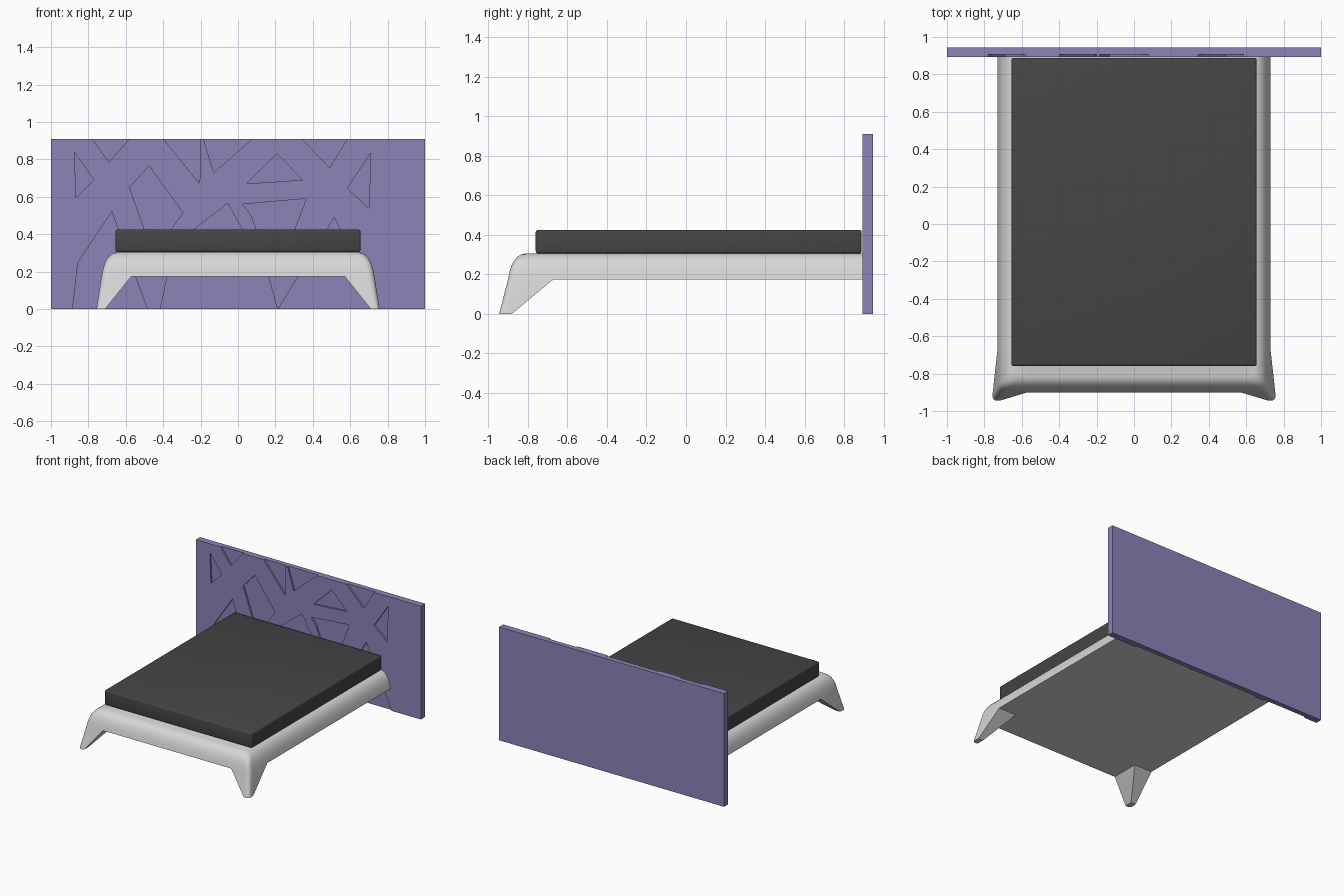
import bpy, bmesh, math
from mathutils import Vector

cube = bpy.data.objects.get("Cube")
if cube:
    bpy.data.objects.remove(cube, do_unlink=True)


def material(name, rgb):
    m = bpy.data.materials.new(name)
    m.use_nodes = True
    m.diffuse_color = (*rgb, 1)
    m.node_tree.nodes["Principled BSDF"].inputs["Base Color"].default_value = (*rgb, 1)
    return m


purple = material("muted purple", (0.26, 0.23, 0.48))
white = material("soft white", (0.68, 0.68, 0.68))
charcoal = material("charcoal", (0.06, 0.06, 0.06))


def make_object(name, bm, mat):
    bmesh.ops.recalc_face_normals(bm, faces=bm.faces)
    mesh = bpy.data.meshes.new(name)
    bm.to_mesh(mesh)
    bm.free()
    mesh.materials.append(mat)
    obj = bpy.data.objects.new(name, mesh)
    bpy.context.collection.objects.link(obj)
    return obj


def box(name, low, high, mat):
    bm = bmesh.new()
    bmesh.ops.create_cube(bm, size=1)
    low, high = Vector(low), Vector(high)
    for v in bm.verts:
        v.co = (low + high) / 2 + v.co * (high - low)
    return make_object(name, bm, mat)


def activate(obj):
    bpy.ops.object.select_all(action="DESELECT")
    obj.select_set(True)
    bpy.context.view_layer.objects.active = obj


# Headboard panel with shallow angular recesses in its front
FRONT, TOP = 0.892, 0.91
headboard = box("headboard", (-1, FRONT, 0), (1, 0.945, TOP), purple)
OVER, UNDER = TOP + 0.001, -0.001
recesses = [
    [(-.875, .84), (-.77, .69), (-.865, .595)],
    [(-.78, OVER), (-.69, .785), (-.58, OVER)],
    [(-.475, .765), (-.58, .65), (-.47, .34), (-.42, .34), (-.295, .515)],
    [(-.4, OVER), (-.205, .67), (-.2, OVER)],
    [(-.185, OVER), (-.13, .73), (.08, OVER)],
    [(.21, .83), (.345, .69), (.045, .67)],
    [(.34, OVER), (.49, .755), (.585, OVER)],
    [(.71, .835), (.585, .645), (.7, .54)],
    [(.025, .56), (.365, .59), (.27, .34), (.13, .34), (.07, .5)],
    [(-.055, .565), (-.32, .36), (-.38, .165), (-.415, UNDER), (.21, UNDER), (.165, .165)],
    [(-.675, .52), (-.855, .25), (-.885, UNDER), (-.485, UNDER)],
    [(.515, .49), (.215, UNDER), (.74, UNDER)],
]
bm = bmesh.new()
for outline in recesses:
    face = bm.faces.new([bm.verts.new((x, FRONT - 0.02, z)) for x, z in outline])
    grown = bmesh.ops.extrude_face_region(bm, geom=[face])["geom"]
    for v in grown:
        if isinstance(v, bmesh.types.BMVert):
            v.co.y = FRONT + 0.013
cutter = make_object("recess_cutter", bm, purple)
cutter.hide_render = True
cut = headboard.modifiers.new("recesses", "BOOLEAN")
cut.operation, cut.solver, cut.object = "DIFFERENCE", "EXACT", cutter
activate(headboard)
bpy.ops.object.modifier_apply(modifier=cut.name)
bpy.data.objects.remove(cutter, do_unlink=True)

# Bed frame: one half lofted from stacked outlines, then mirrored
HALF, FOOT_Y, BASE = 0.73, -0.90, 0.175
LEG_X, LEG_Y = 0.57, -0.67


def corner(x, y, r, steps=6):
    """Rounded outer front corner, from the front edge round to the side."""
    for i in range(steps + 1):
        a = math.pi / 2 * i / steps
        yield x - r + r * math.sin(a), y + r - r * math.cos(a)


bm = bmesh.new()
rings = []
for inset, z in [(0, BASE), (.008, .215), (.018, .245), (.03, .268),
                 (.046, .287), (.064, .299), (.085, .305)]:
    w, f = HALF - inset, FOOT_Y + inset
    pts = [(0, f), (LEG_X, f), *corner(w, f, 0.035), (w, LEG_Y), (w, FRONT)]
    rings.append([bm.verts.new((x, y, z)) for x, y in pts])
for a, b in zip(rings, rings[1:]):
    for i in range(len(a) - 1):
        bm.faces.new((a[i], a[i + 1], b[i + 1], b[i]))
back_top = bm.verts.new((0, FRONT, 0.305))
back_base = bm.verts.new((0, FRONT, BASE))
bm.faces.new(rings[-1] + [back_top])
bm.faces.new([r[-1] for r in rings] + [back_top, back_base])

# Tapered leg that flares out of the front corner
base = rings[0]
inner = bm.verts.new((LEG_X, LEG_Y, BASE))
bm.faces.new([base[0], base[1], inner, base[-2], base[-1], back_base])
top_loop = base[1:-1] + [inner]
foot = [(.71, -.942), *corner(.757, -.945, .025), (.753, -.88), (.71, -.88)]
foot_loop = [bm.verts.new((x, y, 0)) for x, y in foot]
for i in range(len(foot_loop)):
    j = (i + 1) % len(foot_loop)
    bm.faces.new((top_loop[i], top_loop[j], foot_loop[j], foot_loop[i]))
bm.faces.new(foot_loop)
frame = make_object("bed_frame", bm, white)
mirror = frame.modifiers.new("mirror", "MIRROR")
mirror.use_clip = True
activate(frame)
bpy.ops.object.modifier_apply(modifier=mirror.name)
bpy.ops.object.shade_smooth_by_angle(angle=math.radians(35))

# Mattress with softly rounded edges
mattress = box("mattress", (-.655, -.76, .305), (.655, .888, .425), charcoal)
bevel = mattress.modifiers.new("soft_edges", "BEVEL")
bevel.width, bevel.segments = 0.012, 3
activate(mattress)
bpy.ops.object.modifier_apply(modifier=bevel.name)
bpy.ops.object.shade_smooth_by_angle(angle=math.radians(40))
